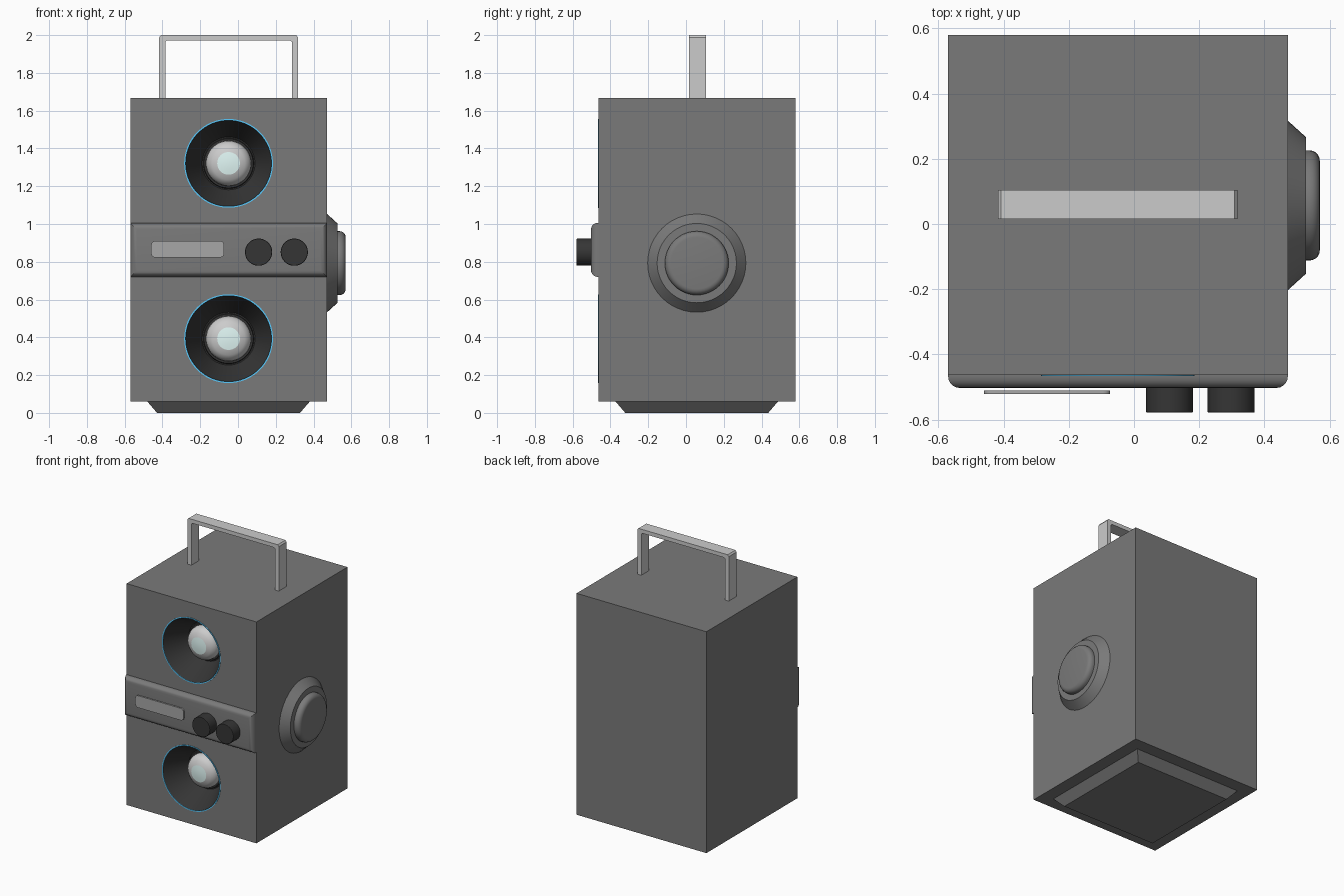
import bpy, bmesh, math
from mathutils import Matrix, Vector

if "Cube" in bpy.data.objects:
    bpy.data.objects.remove(bpy.data.objects["Cube"])

CX, CY = -0.05, 0.057         # cabinet centre
FRONT = -0.463                # cabinet front plane
SPEAKERS = {"lower": 0.393, "upper": 1.321}
TO_FRONT = Matrix.Rotation(math.pi / 2, 4, 'X')   # local z -> -y
TO_RIGHT = Matrix.Rotation(math.pi / 2, 4, 'Y')   # local z -> +x


def finish(name, bm, mat=None, smooth=True):
    bmesh.ops.recalc_face_normals(bm, faces=bm.faces)
    me = bpy.data.meshes.new(name)
    bm.to_mesh(me)
    bm.free()
    ob = bpy.data.objects.new(name, me)
    bpy.context.collection.objects.link(ob)
    if mat:
        me.materials.append(mat)
    if smooth:
        smooth_by_angle(ob)
    return ob


def activate(ob):
    bpy.ops.object.select_all(action='DESELECT')
    ob.select_set(True)
    bpy.context.view_layer.objects.active = ob


def smooth_by_angle(ob):
    activate(ob)
    bpy.ops.object.shade_smooth_by_angle(angle=math.radians(30))


def box(lo, hi):
    lo, hi = Vector(lo), Vector(hi)
    bm = bmesh.new()
    bmesh.ops.create_cube(bm, size=1, matrix=Matrix.Translation((lo + hi) / 2)
                          @ Matrix.Diagonal((*(hi - lo), 1)))
    return bm


def round_edges(bm, test, radius, segments=5):
    edges = [e for e in bm.edges if test(*[v.co for v in e.verts])]
    bmesh.ops.bevel(bm, geom=edges, offset=radius, segments=segments,
                    profile=0.5, affect='EDGES')


def lathe(name, profile, loc, turn, mat=None, steps=48):
    """Spin (radius, height) points around local z, then turn and place."""
    bm = bmesh.new()
    verts = [bm.verts.new((r, 0, h)) for r, h in profile]
    edges = [bm.edges.new(p) for p in zip(verts, verts[1:])]
    bmesh.ops.spin(bm, geom=verts + edges, cent=(0, 0, 0), axis=(0, 0, 1),
                   angle=2 * math.pi, steps=steps)
    bmesh.ops.remove_doubles(bm, verts=bm.verts, dist=1e-5)
    bm.transform(Matrix.Translation(loc) @ turn)
    return finish(name, bm, mat)


def material(name, *color):
    m = bpy.data.materials.new(name)
    m.diffuse_color = (*color, 1)
    m.use_nodes = True
    m.node_tree.nodes["Principled BSDF"].inputs["Base Color"].default_value = m.diffuse_color
    return m


body = material("body_grey", 0.195, 0.195, 0.195)
dark = material("dark_rubber", 0.036, 0.036, 0.036)
plate = material("plate_grey", 0.39, 0.39, 0.39)
pale = material("dome_white", 0.85, 0.85, 0.85)
blue = material("ring_blue", 0.1, 0.6, 1.0)
teal = material("cap_teal", 0.75, 0.93, 0.91)

# Cabinet with dark conical speaker recesses cut in the front
cabinet = finish("cabinet", box((-0.57, FRONT, 0.06), (0.472, 0.58, 1.666)), body, smooth=False)
for key, z in SPEAKERS.items():
    cutter = lathe(key + "_recess_cutter", [(0, -0.17), (0.14, -0.17), (0.2565, 0.05), (0, 0.05)],
                   (CX, FRONT, z), TO_FRONT)
    cutter.hide_render = True
    mod = cabinet.modifiers.new("recess", 'BOOLEAN')
    mod.operation, mod.solver, mod.object = 'DIFFERENCE', 'EXACT', cutter
    activate(cabinet)
    bpy.ops.object.modifier_apply(modifier=mod.name)
    bpy.data.objects.remove(cutter)
cabinet.data.materials.clear()
cabinet.data.materials.append(body)
cabinet.data.materials.append(dark)
for p in cabinet.data.polygons:
    recessed = all(cabinet.data.vertices[i].co.y < FRONT + 0.2 for i in p.vertices)
    p.material_index = int(recessed and p.center.y > FRONT + 0.01)
smooth_by_angle(cabinet)

# Speaker domes, dust caps and blue trim rings
for key, z in SPEAKERS.items():
    loc = (CX, FRONT, z)
    lathe(key + "_dome_collar", [(0.134, -0.17), (0.13, -0.155), (0.12, -0.155)],
          loc, TO_FRONT, dark)
    lathe(key + "_speaker_dome", [(0.12, -0.155), (0.118, -0.135), (0.108, -0.112),
                                  (0.087, -0.094), (0.06, -0.084)], loc, TO_FRONT, pale)
    lathe(key + "_dust_cap", [(0.06, -0.084), (0.03, -0.08), (0, -0.079)], loc, TO_FRONT, teal)
    lathe(key + "_trim_ring", [(0.227, 0), (0.227, 0.003), (0.235, 0.003), (0.235, 0)],
          loc, TO_FRONT, blue, 64)

# Tapered foot
bm = box((-0.48, -0.373, 0), (0.38, 0.487, 0.06))
for v in bm.verts:
    if v.co.z < 0.01:
        v.co.x = CX + (v.co.x - CX) * 0.88
        v.co.y = CY + (v.co.y - CY) * 0.88
finish("foot", bm, body, smooth=False)

# Control panel with rounded front edges
bm = box((-0.57, -0.503, 0.72), (0.472, FRONT, 1.006))
round_edges(bm, lambda a, b: a.y < -0.5 and b.y < -0.5, 0.035)
finish("control_panel", bm, body)

# Blank label plate
bm = box((-0.46, -0.521, 0.823), (-0.073, -0.511, 0.91))
round_edges(bm, lambda a, b: abs(a.y - b.y) > 0.005, 0.022)
finish("label_plate", bm, plate)

# Control knobs
for side, x in (("left", 0.109), ("right", 0.298)):
    lathe(side + "_knob", [(0, 0), (0.072, 0), (0.072, 0.073), (0.07, 0.076), (0, 0.076)],
          (x, -0.503, 0.851), TO_FRONT, dark)

# Side dial: sloped collar and rounded button
side = (0.472, CY, 0.793)
lathe("dial_collar", [(0.26, 0), (0.21, 0.055), (0, 0.055)], side, TO_RIGHT, body)
arc = [(0.137 + 0.032 * math.cos(a), 0.066 + 0.032 * math.sin(a))
       for a in (i * math.pi / 10 for i in range(6))]
lathe("dial_button", [(0.169, 0.055)] + arc + [(0, 0.098)], side, TO_RIGHT, body)

# Carry handle: mirrored profile extruded in depth
half = [(0.335, 1.666), (0.335, 1.965), (0.325, 1.972),
        (0.358, 2.0), (0.367, 1.988), (0.367, 1.666)]
inner, outer = half[:3], half[3:]
flip = lambda pts: [(-x, z) for x, z in reversed(pts)]
outline = outer + inner + flip(inner) + flip(outer)
bm = bmesh.new()
face = bm.faces.new([bm.verts.new((CX + x, 0.015, z)) for x, z in outline])
out = bmesh.ops.extrude_face_region(bm, geom=[face])
bmesh.ops.translate(bm, vec=(0, 0.09, 0),
                    verts=[g for g in out["geom"] if isinstance(g, bmesh.types.BMVert)])
finish("carry_handle", bm, smooth=False)
